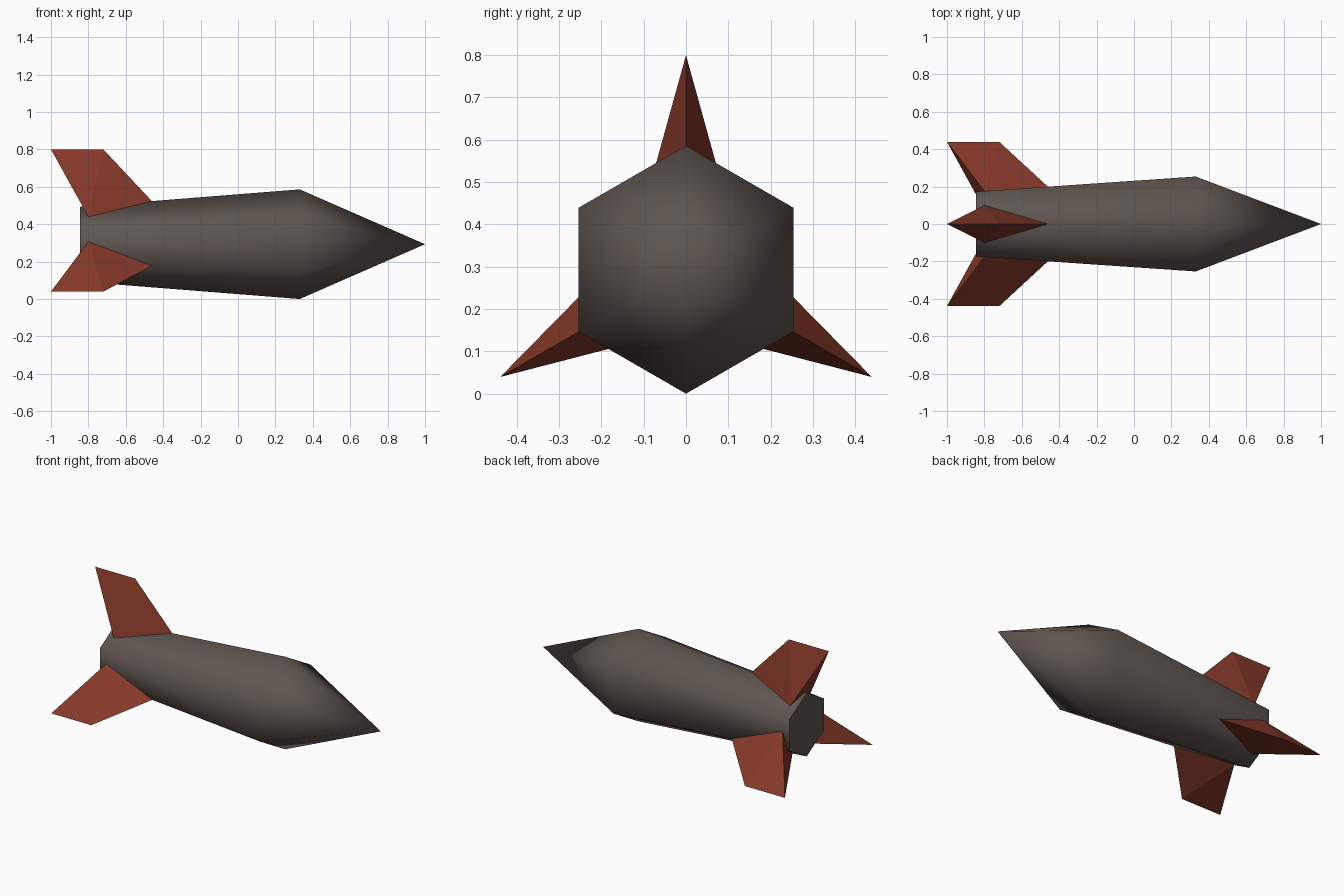
import bpy, bmesh, math
from mathutils import Matrix, Vector

if "Cube" in bpy.data.objects:
    bpy.data.objects.remove(bpy.data.objects["Cube"])

AXIS_Z = 0.293  # height of the long axis


def material(name, rgb):
    m = bpy.data.materials.new(name)
    m.diffuse_color = (*rgb, 1)
    m.use_nodes = True
    m.node_tree.nodes["Principled BSDF"].inputs["Base Color"].default_value = m.diffuse_color
    return m


def make_object(name, bm, mat):
    bmesh.ops.recalc_face_normals(bm, faces=bm.faces)
    mesh = bpy.data.meshes.new(name)
    bm.to_mesh(mesh)
    bm.free()
    mesh.materials.append(mat)
    obj = bpy.data.objects.new(name, mesh)
    obj.location.z = AXIS_Z
    bpy.context.collection.objects.link(obj)
    return obj


grey = material("warm dark grey", (0.11, 0.09, 0.078))
red = material("rust red", (0.24, 0.041, 0.022))

# Hexagonal body: tail ring, shoulder ring and pointed nose
bm = bmesh.new()
rings = []
for x, r in ((-0.845, 0.2), (0.33, 0.293)):
    angles = [math.radians(90 + 60 * i) for i in range(6)]
    rings.append([bm.verts.new((x, r * math.cos(a), r * math.sin(a))) for a in angles])
nose = bm.verts.new((1, 0, 0))
tail, shoulder = rings
for i in range(6):
    j = (i + 1) % 6
    bm.faces.new((tail[i], tail[j], shoulder[j], shoulder[i]))
    bm.faces.new((shoulder[i], shoulder[j], nose))
bm.faces.new(tail)
body = make_object("body", bm, grey)

# Smooth hull with a sharp tail rim
bpy.context.view_layer.objects.active = body
body.select_set(True)
bpy.ops.object.shade_smooth_by_angle(angle=math.radians(75))
body.select_set(False)

# Three swept wedge fins, spaced evenly round the tail
for k, name in enumerate(("top_fin", "side_fin_a", "side_fin_b")):
    bm = bmesh.new()
    turn = Matrix.Rotation(math.radians(120 * k), 3, 'X')
    points = ((-0.46, 0, 0.23), (-0.72, 0, 0.507), (-1, 0, 0.507),
              (-0.8, 0.1, 0.146), (-0.8, -0.1, 0.146))
    root, lead, trail, left, right = [bm.verts.new(turn @ Vector(p)) for p in points]
    for side in (left, right):
        bm.faces.new((root, lead, side))
        bm.faces.new((lead, trail, side))
    bm.faces.new((trail, left, right))
    bm.faces.new((root, left, right))
    make_object(name, bm, red)
